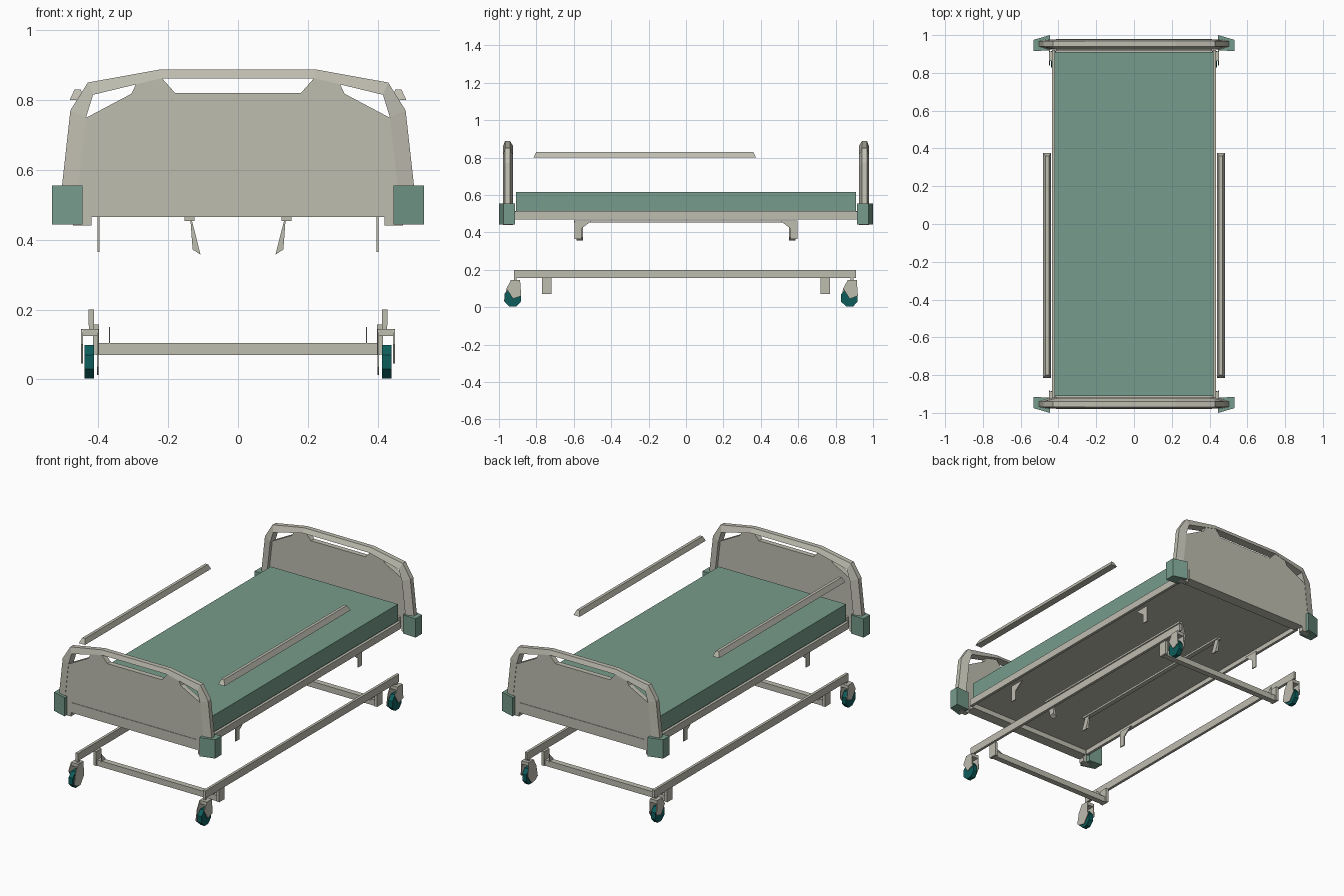
import bpy, bmesh
from mathutils import Vector

if "Cube" in bpy.data.objects:
    bpy.data.objects.remove(bpy.data.objects["Cube"])


def material(name, rgb):
    m = bpy.data.materials.new(name)
    m.diffuse_color = (*rgb, 1)
    m.use_nodes = True
    m.node_tree.nodes["Principled BSDF"].inputs["Base Color"].default_value = m.diffuse_color
    return m


BEIGE = material("warm_grey", (0.52, 0.51, 0.435))
GREEN = material("sage_green", (0.18, 0.33, 0.26))
TEAL = material("dark_teal", (0.004, 0.11, 0.105))


def finish(name, bm, mat):
    bmesh.ops.recalc_face_normals(bm, faces=bm.faces)
    me = bpy.data.meshes.new(name)
    bm.to_mesh(me)
    bm.free()
    me.materials.append(mat)
    ob = bpy.data.objects.new(name, me)
    bpy.context.collection.objects.link(ob)
    return ob


def prism(name, pts, axis, a, b, mat):
    """Extrude a 2D outline along an axis from a to b."""
    def place(p, d):
        return {"x": (d, p[0], p[1]), "y": (p[0], d, p[1]), "z": (p[0], p[1], d)}[axis]
    bm = bmesh.new()
    lo = [bm.verts.new(place(p, a)) for p in pts]
    hi = [bm.verts.new(place(p, b)) for p in pts]
    bm.faces.new(lo)
    bm.faces.new(hi)
    n = len(pts)
    for i in range(n):
        j = (i + 1) % n
        bm.faces.new((lo[i], lo[j], hi[j], hi[i]))
    return finish(name, bm, mat)


def box(name, x0, x1, y0, y1, z0, z1, mat):
    return prism(name, [(x0, y0), (x1, y0), (x1, y1), (x0, y1)], "z", z0, z1, mat)


def strip(name, loops, mat):
    """Closed tube made of four matching rails, capped at both ends."""
    bm = bmesh.new()
    rails = [[bm.verts.new(p) for p in loop] for loop in loops]
    k = len(rails)
    for r in range(k):
        u, v = rails[r], rails[(r + 1) % k]
        for i in range(len(u) - 1):
            bm.faces.new((u[i], u[i + 1], v[i + 1], v[i]))
    bm.faces.new([r[0] for r in rails])
    bm.faces.new([r[-1] for r in rails])
    return finish(name, bm, mat)


def mirrored(half):
    """Complete a right-hand outline with its left-hand mirror image."""
    return half + [(-x, z) for x, z in reversed(half)]


# Mattress, deck and under-frame
box("mattress", -0.42, 0.42, -0.91, 0.91, 0.515, 0.615, GREEN)
box("deck", -0.415, 0.415, -0.92, 0.92, 0.495, 0.515, BEIGE)

# End boards: sloped rim, panel with hand openings, lower beam
rim_out = mirrored([(0.51, 0.5), (0.48, 0.77), (0.43, 0.85), (0.22, 0.888)])
rim_in = mirrored([(0.47, 0.44), (0.435, 0.75), (0.415, 0.815), (0.22, 0.862)])
panel = mirrored([(0.42, 0.465), (0.42, 0.44), (0.472, 0.44), (0.437, 0.748),
                  (0.305, 0.818), (0.29, 0.85), (0.22, 0.865), (0.18, 0.82)])
for s, end in ((-1, "foot"), (1, "head")):
    strip(end + "_board_rim",
          [[(x, s * y, z) for x, z in prof] for prof, y in
           ((rim_out, 0.94), (rim_out, 0.968), (rim_in, 0.978), (rim_in, 0.925))], BEIGE)
    prism(end + "_board_panel", panel, "y", s * 0.945, s * 0.976, BEIGE)
    box(end + "_beam", -0.413, 0.413, s * 0.915, s * 0.979, 0.465, 0.525, BEIGE)

for sx, side in ((-1, "left"), (1, "right")):
    # Deck side rail and raised guard bar
    box(side + "_deck_rail", sx * 0.418, sx * 0.434, -0.92, 0.92, 0.47, 0.512, BEIGE)
    guard = [((0.482, 0.80), -0.815, 0.375), ((0.468, 0.83), -0.80, 0.36),
             ((0.45, 0.83), -0.80, 0.36), ((0.44, 0.80), -0.815, 0.375)]
    strip(side + "_guard_bar",
          [[(sx * p[0], a, p[1]), (sx * p[0], b, p[1])] for p, a, b in guard], BEIGE)
    # Lift rail below the deck
    box(side + "_lift_rail", sx * 0.125, sx * 0.153, -0.6, 0.58, 0.453, 0.465, BEIGE)
    # Chassis rail
    box(side + "_chassis_rail", sx * 0.412, sx * 0.428, -0.92, 0.91, 0.155, 0.2, BEIGE)

    for sy, end in ((-1, "foot"), (1, "head")):
        tag = side + "_" + end
        # Corner bumper
        prism(tag + "_bumper",
              [(sx * 0.445, sy * 0.92), (sx * 0.532, sy * 0.915),
               (sx * 0.532, sy * 0.975), (sx * 0.445, sy * 1.0)], "z", 0.443, 0.555, GREEN)
        # Hanging brackets: thin outer tab and slanted inner tab
        tab = [(sy * 0.595, 0.465), (sy * 0.595, 0.365), (sy * 0.56, 0.365),
               (sy * 0.56, 0.42), (sy * 0.5, 0.465)]
        prism(tag + "_outer_bracket", tab, "x", sx * 0.396, sx * 0.402, BEIGE)
        prism(tag + "_inner_bracket",
              [(sx * 0.132, 0.455), (sx * 0.107, 0.357), (sx * 0.13, 0.372), (sx * 0.136, 0.455)],
              "y", sy * 0.55, sy * 0.585, BEIGE)
        # Gusset between chassis rail and cross bar
        prism(tag + "_gusset",
              [(sy * 0.77, 0.157), (sy * 0.77, 0.072), (sy * 0.72, 0.072), (sy * 0.72, 0.157)],
              "x", sx * 0.398, sx * 0.415, BEIGE)
        prism(tag + "_gusset_fin", [(sy * 0.765, 0.10), (sy * 0.72, 0.10), (sy * 0.765, 0.15)],
              "x", sx * 0.366, sx * 0.37, BEIGE)

        # Caster: trailing fork cheeks, hood and wheel
        cy = -0.925 if sy < 0 else 0.875
        cheek = [(-0.012, 0.142), (0.038, 0.145), (0.044, 0.06), (0.01, 0.012),
                 (-0.03, 0.02), (-0.048, 0.035), (-0.035, 0.10)]
        cheek = [(cy + y, z) for y, z in cheek]
        prism(tag + "_fork_inner", cheek, "x", sx * 0.400, sx * 0.404, BEIGE)
        outer = cheek[:3] + [(cy, 0.045), (cy - 0.035, 0.10)]
        prism(tag + "_fork_outer", outer, "x", sx * 0.444, sx * 0.449, BEIGE)
        box(tag + "_fork_hood", sx * 0.401, sx * 0.448, cy - 0.012, cy + 0.038,
            0.125, 0.145, BEIGE)
        box(tag + "_caster_stem", sx * 0.413, sx * 0.427, cy + 0.005, cy + 0.02,
            0.14, 0.16, BEIGE)
        wheel = [(-0.018, 0.003), (0.018, 0.003), (0.042, 0.03), (0.042, 0.07),
                 (0.02, 0.098), (-0.02, 0.098), (-0.046, 0.07), (-0.046, 0.03)]
        prism(tag + "_wheel", [(cy + y, z) for y, z in wheel], "x",
              sx * 0.412, sx * 0.439, TEAL)

# Chassis cross bars
for sy, end in ((-1, "foot"), (1, "head")):
    box(end + "_cross_bar", -0.405, 0.405, sy * 0.728, sy * 0.762, 0.07, 0.105, BEIGE)
